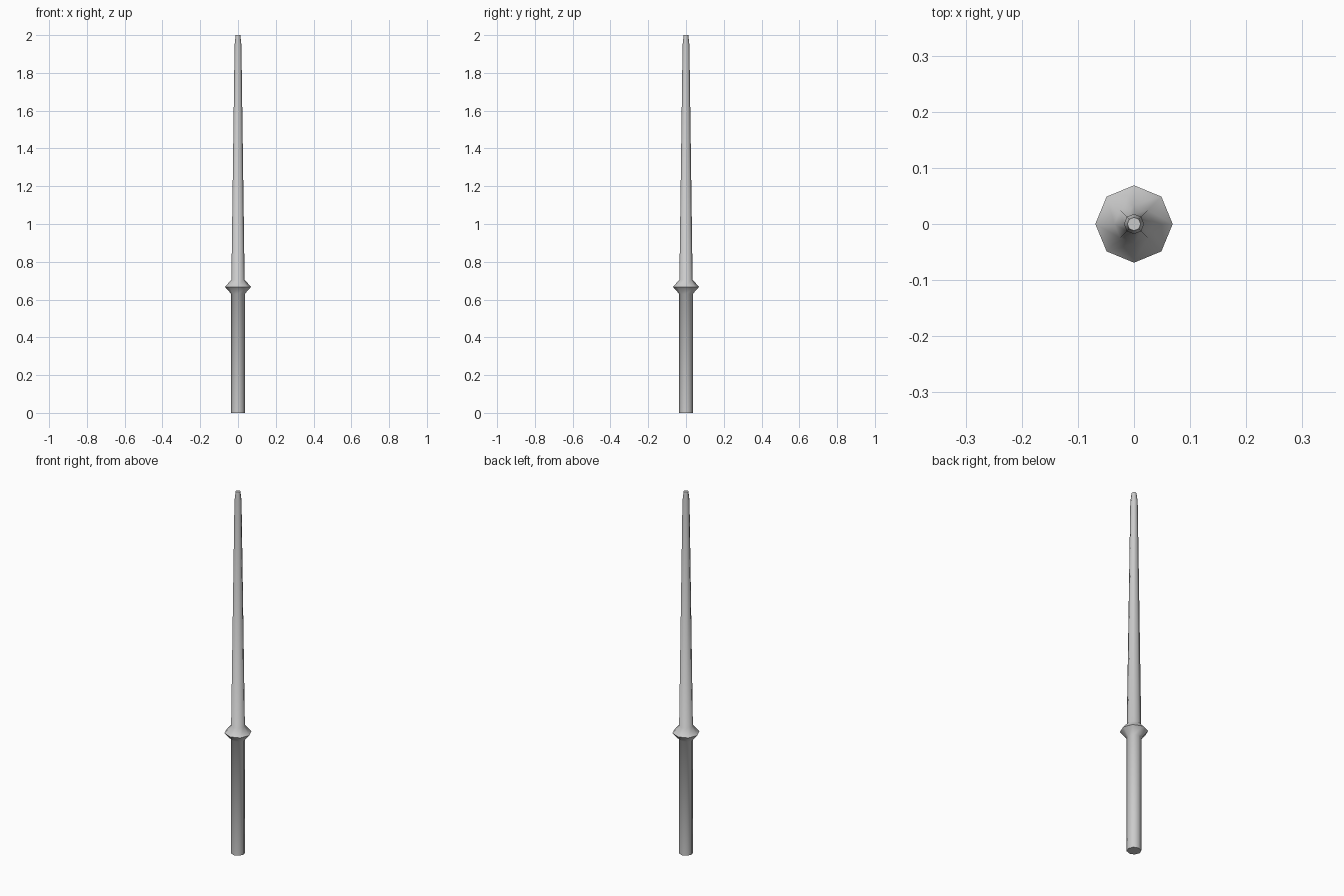
import bpy, bmesh, math

if "Cube" in bpy.data.objects:
    bpy.data.objects.remove(bpy.data.objects["Cube"])

SIDES = 8


def lathe(name, profile):
    """Octagonal turned part from (radius, height) pairs, capped at both ends."""
    bm = bmesh.new()
    rings = []
    for r, z in profile:
        rings.append([bm.verts.new((r * math.cos(2 * math.pi * i / SIDES),
                                    r * math.sin(2 * math.pi * i / SIDES), z))
                      for i in range(SIDES)])
    for low, high in zip(rings, rings[1:]):
        for i in range(SIDES):
            j = (i + 1) % SIDES
            bm.faces.new((low[i], low[j], high[j], high[i]))
    bm.faces.new(rings[0][::-1])
    bm.faces.new(rings[-1])
    mesh = bpy.data.meshes.new(name)
    bm.to_mesh(mesh)
    bm.free()
    obj = bpy.data.objects.new(name, mesh)
    bpy.context.collection.objects.link(obj)
    bpy.ops.object.select_all(action='DESELECT')
    obj.select_set(True)
    bpy.context.view_layer.objects.active = obj
    bpy.ops.object.shade_smooth_by_angle(angle=math.radians(50))
    return obj


# Straight handle, flared collar and tapered shaft with blunt tip, one turned body
lathe("practice_sword", [
    (0.036, 0.0),
    (0.036, 0.63),
    (0.069, 0.667),
    (0.035, 0.705),
    (0.018, 1.95),
    (0.012, 2.0),
])
